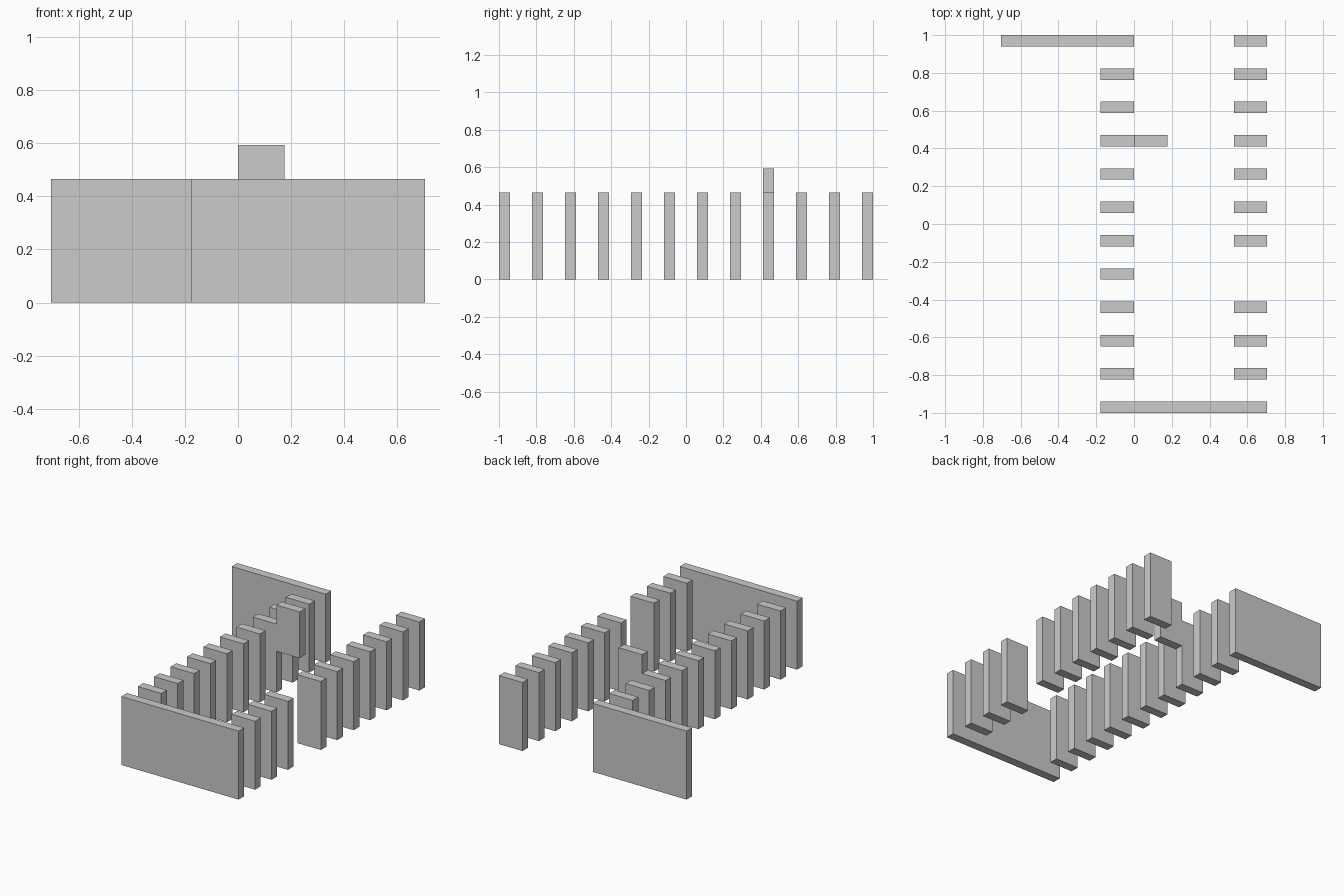
import bpy

if "Cube" in bpy.data.objects:
    bpy.data.objects.remove(bpy.data.objects["Cube"])

U = 0.1762        # grid module, also the row spacing
T = 0.06          # panel thickness
H = 0.465         # panel height
ROWS = 12
STEP = (2 - T) / (ROWS - 1)


def panel(name, x0, x1, row, z0=0.0, z1=H):
    """Upright board spanning x0..x1 on a given row."""
    y = -1 + T / 2 + row * STEP
    bpy.ops.mesh.primitive_cube_add(
        size=1, location=((x0 + x1) / 2, y, (z0 + z1) / 2))
    ob = bpy.context.object
    ob.name = name
    ob.scale = (x1 - x0, T, z1 - z0)
    bpy.ops.object.transform_apply(location=False, rotation=False, scale=True)


# Long end walls
panel("front_wall", -U, 4 * U, 0)
panel("back_wall", -4 * U, 0, ROWS - 1)

# Inner row of slats
for r in range(1, ROWS - 1):
    panel(f"inner_slat_{r}", -U, 0, r)

# Outer row of slats, with a doorway gap at row 4
for r in range(1, ROWS):
    if r != 4:
        panel(f"outer_slat_{r}", 3 * U, 4 * U, r)

# Raised sign board beside an inner slat
panel("raised_board", 0, U, 8, 0.28, 0.594)
